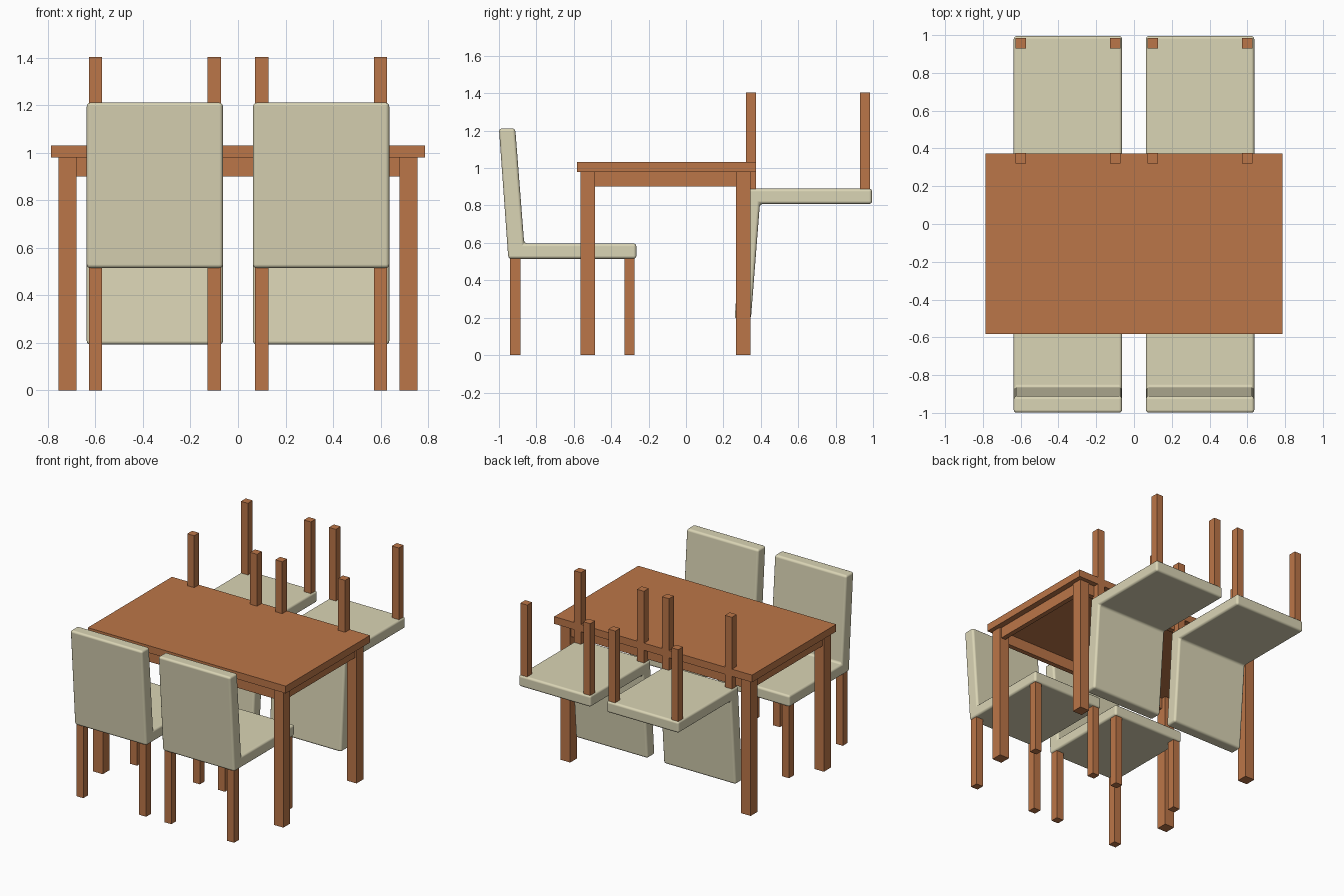
import bpy, bmesh
from mathutils import Matrix

if "Cube" in bpy.data.objects:
    bpy.data.objects.remove(bpy.data.objects["Cube"])


def material(name, color):
    m = bpy.data.materials.new(name)
    m.diffuse_color = (*color, 1)
    m.use_nodes = True
    m.node_tree.nodes["Principled BSDF"].inputs["Base Color"].default_value = m.diffuse_color
    return m


WOOD = material("brown wood", (0.50, 0.18, 0.065))
CREAM = material("cream upholstery", (0.70, 0.66, 0.46))


def add_object(name, bm, mat, matrix=Matrix()):
    bmesh.ops.transform(bm, matrix=matrix, verts=bm.verts)
    bmesh.ops.recalc_face_normals(bm, faces=bm.faces)
    mesh = bpy.data.meshes.new(name)
    bm.to_mesh(mesh)
    bm.free()
    mesh.materials.append(mat)
    ob = bpy.data.objects.new(name, mesh)
    bpy.context.collection.objects.link(ob)
    return ob


def box(name, x, y, z, mat, matrix=Matrix()):
    bm = bmesh.new()
    bmesh.ops.create_cube(bm, size=1)
    for v in bm.verts:
        v.co = [(lo + hi) / 2 + c * (hi - lo) for c, (lo, hi) in zip(v.co, (x, y, z))]
    return add_object(name, bm, mat, matrix)


# Chair side profile (y, z): seat and leaning back in one L shape
PROFILE = [(-0.95, 0.515), (-0.265, 0.515), (-0.265, 0.597),
           (-0.865, 0.597), (-0.913, 1.212), (-1.0, 1.212)]
HALF_WIDTH = 0.287


def chair(label, matrix):
    # Upholstered shell with rounded edges
    bm = bmesh.new()
    face = bm.faces.new([bm.verts.new((-HALF_WIDTH, y, z)) for y, z in PROFILE])
    ext = bmesh.ops.extrude_face_region(bm, geom=[face])
    moved = [g for g in ext["geom"] if isinstance(g, bmesh.types.BMVert)]
    bmesh.ops.translate(bm, vec=(2 * HALF_WIDTH, 0, 0), verts=moved)
    shell = add_object(label + "_seat_and_back", bm, CREAM, matrix)
    bevel = shell.modifiers.new("rounded edges", "BEVEL")
    bevel.width = 0.016
    bevel.segments = 3
    bevel.limit_method = "ANGLE"
    for p in shell.data.polygons:
        p.use_smooth = True
    bevel.harden_normals = True
    # Four square legs
    for cx in (-0.25, 0.25):
        for name, y in (("rear", (-0.94, -0.885)), ("front", (-0.33, -0.275))):
            side = "left" if cx < 0 else "right"
            box(f"{label}_{name}_{side}_leg", (cx - 0.0275, cx + 0.0275), y,
                (0, 0.517), WOOD, matrix)


# Upright chairs in front, upturned chairs hung over the rear table edge
for side, cx in (("left", -0.35), ("right", 0.35)):
    chair("front_" + side + "_chair", Matrix.Translation((cx, 0, 0)))
    chair("upturned_" + side + "_chair",
          Matrix.Translation((cx, 1.26, 1.405)) @ Matrix.Rotation(3.14159265, 4, "Y"))

# Table top
box("table_top", (-0.787, 0.787), (-0.582, 0.374), (0.98, 1.032), WOOD)

# Table legs and side aprons
for side, s in (("left", -1), ("right", 1)):
    for name, y in (("front", (-0.565, -0.487)), ("rear", (0.267, 0.345))):
        box(f"table_{name}_{side}_leg", sorted((s * 0.68, s * 0.756)), y, (0, 0.981), WOOD)
    box(f"table_{side}_apron", sorted((s * 0.71, s * 0.745)), (-0.49, 0.27), (0.902, 0.981), WOOD)

# Long aprons
box("table_front_apron", (-0.685, 0.685), (-0.555, -0.52), (0.902, 0.981), WOOD)
box("table_rear_apron", (-0.685, 0.685), (0.30, 0.335), (0.902, 0.981), WOOD)
